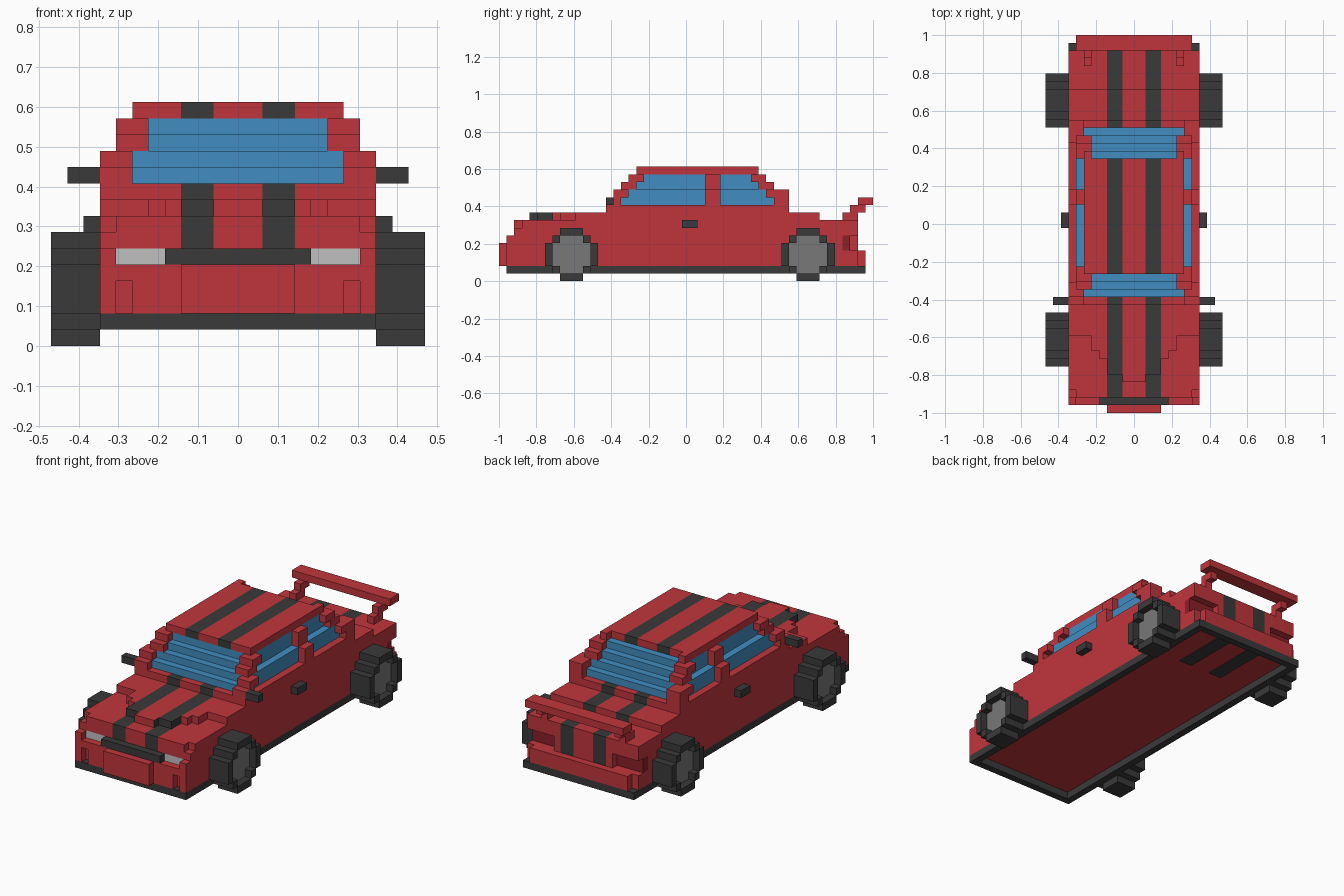
import bpy, bmesh
from mathutils import Matrix, Vector

cube = bpy.data.objects.get("Cube")
if cube:
    bpy.data.objects.remove(cube, do_unlink=True)

U = 2 / 49  # size of one block


def material(name, rgb):
    m = bpy.data.materials.new(name)
    m.use_nodes = True
    m.diffuse_color = (*rgb, 1)
    m.node_tree.nodes["Principled BSDF"].inputs["Base Color"].default_value = (*rgb, 1)
    return m


RED = material("red paint", (0.53, 0.036, 0.045))
DARK = material("dark trim", (0.042, 0.042, 0.042))
BLUE = material("blue glass", (0.052, 0.27, 0.53))
GREY = material("grey hub", (0.19, 0.19, 0.19))
SILVER = material("silver lamp", (0.53, 0.53, 0.53))
TAIL = material("dark red lamp", (0.25, 0.015, 0.02))


def part(name, boxes, mat, mirror=False, striped=False):
    """Boxes are (x0, x1, y0, y1, z0, z1) in blocks; y counts from the nose."""
    bm = bmesh.new()
    for x0, x1, y0, y1, z0, z1 in boxes:
        for s in ((1, -1) if mirror else (1,)):
            c = Vector((s * (x0 + x1) / 2, (y0 + y1) / 2 - 24.5, (z0 + z1) / 2))
            size = Matrix.Diagonal(((x1 - x0) * U, (y1 - y0) * U, (z1 - z0) * U, 1))
            bmesh.ops.create_cube(bm, size=1, matrix=Matrix.Translation(c * U) @ size)
    mesh = bpy.data.meshes.new(name)
    mesh.materials.append(mat)
    if striped:
        # Two lengthwise racing stripes cut into the faces
        mesh.materials.append(DARK)
        for x in (-3.5, -1.5, 1.5, 3.5):
            bmesh.ops.bisect_plane(bm, geom=bm.verts[:] + bm.edges[:] + bm.faces[:],
                                   plane_co=(x * U, 0, 0), plane_no=(1, 0, 0))
        for f in bm.faces:
            if 1.5 * U < abs(f.calc_center_median().x) < 3.51 * U:
                f.material_index = 1
    bm.to_mesh(mesh)
    bm.free()
    obj = bpy.data.objects.new(name, mesh)
    bpy.context.collection.objects.link(obj)
    return obj


def wide(half, *rest):
    return (-half, half, *rest)


# Lower body, floor and bumpers
part("lower_body", [wide(8.5, 2, 47, 2, 5 - 1), wide(8.5, 2, 45, 4, 5), wide(8.5, 3, 45, 5, 6)], RED)
part("front_bumper", [wide(6.5, 1, 2, 2, 5), wide(3.5, 0, 1, 2, 5)], RED)
part("front_bumper_corner", [(6.5, 7.5, 1, 2, 4, 5), (7.5, 8.5, 1, 2, 2, 5),
                             (7.5, 8.5, 1, 3, 5, 6)], RED, mirror=True)
part("rear_bumper", [wide(7.5, 47, 48, 2, 4)], RED)
part("sill", [wide(8.5, 1, 2, 1, 2), wide(8.5, 47, 48, 1, 2),
              wide(-7.5, 2, 47, 1, 2)[::1] and (7.5, 8.5, 2, 47, 1, 2),
              (-8.5, -7.5, 2, 47, 1, 2)], DARK)
part("floor_stripe", [(1.5, 3.5, 38, 47, 1.9, 2.1)], DARK, mirror=True)

# Upper body, hood and trunk with stripes
part("upper_body", [wide(8.5, 2, 47, 6, 7), wide(7.5, 2, 3, 7, 8), wide(8.5, 3, 47, 7, 8)],
     RED, striped=True)
part("tail_panel", [wide(4.5, 45, 47, 4, 6)], RED, striped=True)
hood = [(1.5, 4, 5), (3.5, 5, 7), (4.5, 7, 8), (5.5, 8, 10), (8.5, 10, 42)]
part("hood_and_trunk", [wide(h, a, b, 8, 9) for h, a, b in hood], RED, striped=True)
part("cowl", [wide(8.5, 14, 38, 9, 10)], RED, striped=True)

# Lamps and grille
part("headlight", [(4.5, 7.5, 2, 3, 5, 6)], SILVER, mirror=True)
part("grille", [wide(4.5, 1, 3, 5, 6)], DARK)
part("tail_light", [(4.5, 8.5, 45, 46, 4, 6)], TAIL, mirror=True)

# Stepped glass cabin with pillars, one level at a time
glass, pillars = [], []
for k in range(10, 14):
    outer = 8.5 if k < 12 else 7.5
    glass.append(wide(outer - 1, k + 5, 47 - k, k, k + 1))
    rear_end = 38 if k < 12 else 48 - k
    for a, b in ((k + 4, k + 6), (27, 29), (46 - k, rear_end)):
        pillars.append((outer - 2, outer, a, b, k, k + 1))
part("cabin_glass", glass, BLUE)
part("window_pillars", pillars, RED, mirror=True)
part("roof", [wide(6.5, 18, 33, 14, 15)], RED, striped=True)
part("roof_rear_corner", [(5.5, 6.5, 33, 34, 14, 15)], RED, mirror=True)

# Mirrors, door handles and spoiler
part("side_mirrors", [(8.5, 10.5, 14, 15, 10, 11)], DARK, mirror=True)
part("door_handles", [(8.5, 9.5, 24, 26, 7, 8)], DARK, mirror=True)
part("spoiler_supports", [(5.5, 6.5, 45, 46, 8, 9), (5.5, 6.5, 46, 47, 8, 10),
                          (5.5, 6.5, 46, 47, 10, 10.5)][:2], RED, mirror=True)
part("spoiler_joint", [(5.5, 6.5, 46, 48, 9, 10)], RED, mirror=True)
part("spoiler_blade", [wide(7.5, 47, 49, 10, 11)], RED)

# Block wheels: a stepped tyre ring around a recessed hub
tyre_half = [1.5, 2.5, 3.5, 3.5, 3.5, 2.5, 1.5]
hub_half = [0, 1.5, 2.5, 2.5, 2.5, 1.5, 0]
for label, mid in (("front", 9.5), ("rear", 40.5)):
    tyre, hub = [], []
    for k, (t, h) in enumerate(zip(tyre_half, hub_half)):
        tyre.append((8.5, 10.4, mid - t, mid + t, k, k + 1))
        if h:
            hub.append((10.3, 10.5, mid - h, mid + h, k, k + 1))
            tyre += [(10.4, 11.5, mid - t, mid - h, k, k + 1),
                     (10.4, 11.5, mid + h, mid + t, k, k + 1)]
        else:
            tyre.append((10.4, 11.5, mid - t, mid + t, k, k + 1))
    part(label + "_tyres", tyre, DARK, mirror=True)
    part(label + "_hubs", hub, GREY, mirror=True)
